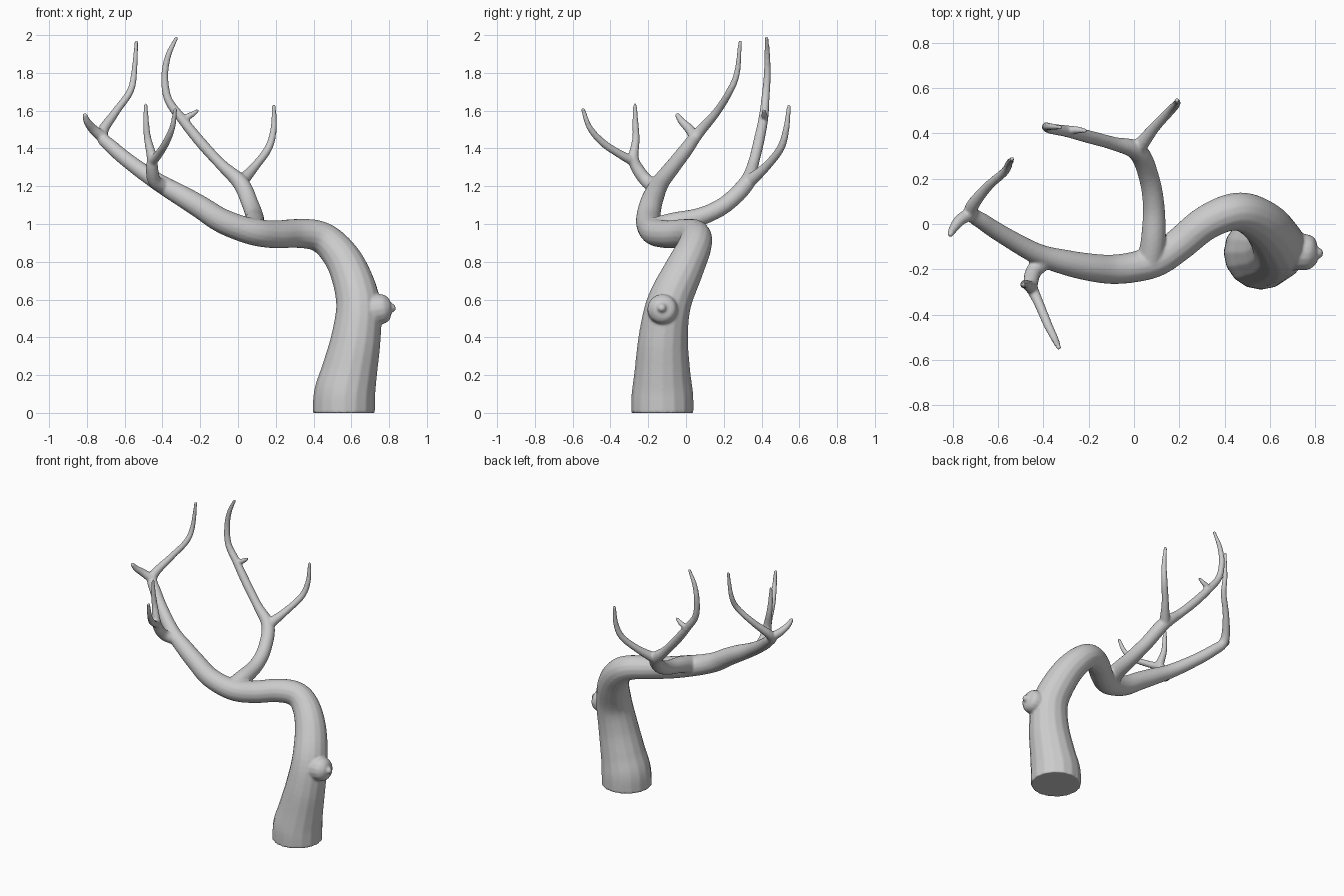
import bpy, bmesh
from mathutils import Vector

SIDES, STEPS = 16, 6
bm = bmesh.new()


def smooth_path(pts):
    """Catmull-Rom through (x, y, z, radius) points."""
    p = [Vector(q) for q in pts]
    p = [2 * p[0] - p[1]] + p + [2 * p[-1] - p[-2]]
    out = []
    for i in range(1, len(p) - 2):
        a, b, c, d = p[i - 1:i + 3]
        for s in range(STEPS):
            t = s / STEPS
            out.append(0.5 * (2 * b + (c - a) * t + (2 * a - 5 * b + 4 * c - d) * t * t
                              + (3 * b - a - 3 * c + d) * t ** 3))
    return out + [p[-2]]


def tube(pts, flat_start=False):
    path = smooth_path(pts)
    pos = [q.to_3d() for q in path]
    rad = [q[3] for q in path]
    # rounded tip
    end = (pos[-1] - pos[-2]).normalized()
    r = rad[-1]
    for d, k in ((0.5, 0.85), (0.85, 0.5)):
        pos.append(pos[len(path) - 1] + end * r * d)
        rad.append(r * k)
    n = len(pos)
    old = (pos[1] - pos[0]).normalized()
    if flat_start:
        old = Vector((0, 0, 1))
    side = old.orthogonal().normalized()
    rings = []
    for i in range(n):
        tan = (pos[min(i + 1, n - 1)] - pos[max(i - 1, 0)]).normalized()
        if i == 0:
            tan = old
        side = (old.rotation_difference(tan) @ side).normalized()
        old = tan
        up = tan.cross(side)
        ring = []
        for k in range(SIDES):
            a = 6.2831853 * k / SIDES
            v = side * rad[i]
            w = up * rad[i]
            from math import cos, sin
            ring.append(bm.verts.new(pos[i] + v * cos(a) + w * sin(a)))
        rings.append(ring)
    for r0, r1 in zip(rings, rings[1:]):
        for k in range(SIDES):
            j = (k + 1) % SIDES
            bm.faces.new((r0[k], r0[j], r1[j], r1[k]))
    bm.faces.new(rings[0][::-1])
    bm.faces.new(rings[-1])


# trunk running on into the long left limb and its upright tip
tube([(.56, -.125, 0, .165), (.565, -.125, .1, .163), (.59, -.125, .22, .148),
      (.625, -.12, .4, .131), (.637, -.09, .58, .118), (.585, -.01, .76, .103),
      (.505, .045, .88, .09), (.42, .05, .938, .082), (.31, .0, .95, .077),
      (.2, -.09, .945, .074), (.1, -.16, .955, .072), (0, -.19, .982, .068),
      (-.1, -.2, 1.025, .065), (-.2, -.19, 1.09, .061), (-.3, -.17, 1.15, .056),
      (-.42, -.135, 1.22, .047), (-.55, -.065, 1.31, .041), (-.66, .005, 1.4, .037),
      (-.72, .06, 1.475, .031), (-.65, .16, 1.59, .022), (-.572, .23, 1.70, .019),
      (-.55, .27, 1.8, .016), (-.538, .287, 1.965, .01)], True)
# short twig at the end of the left limb
tube([(-.71, .05, 1.455, .03), (-.765, .02, 1.5, .026), (-.797, -.02, 1.54, .02),
      (-.81, -.045, 1.575, .014)])
# rear limb with its tall left fork
tube([(.07, -.18, .97, .06), (.085, -.07, 1.005, .055), (.087, .08, 1.04, .048),
      (.065, .21, 1.105, .045), (.015, .32, 1.215, .043), (-.09, .355, 1.315, .03),
      (-.2, .385, 1.435, .029), (-.3, .41, 1.56, .026), (-.37, .42, 1.66, .022),
      (-.388, .43, 1.78, .019), (-.37, .43, 1.89, .016), (-.326, .427, 1.985, .01)])
# rear limb right fork
tube([(.015, .33, 1.22, .036), (.09, .425, 1.305, .024), (.16, .5, 1.4, .021),
      (.188, .53, 1.5, .017), (.19, .545, 1.623, .011)])
# small twig on the tall fork
tube([(-.31, .415, 1.55, .02), (-.255, .415, 1.573, .017), (-.215, .412, 1.6, .01)])
# front limb and its two forks
tube([(-.38, -.15, 1.19, .04), (-.44, -.205, 1.225, .036), (-.455, -.255, 1.29, .033),
      (-.455, -.278, 1.35, .028), (-.478, -.265, 1.45, .02), (-.487, -.268, 1.54, .016),
      (-.488, -.27, 1.63, .01)])
tube([(-.455, -.275, 1.33, .027), (-.42, -.35, 1.37, .022), (-.382, -.44, 1.43, .02),
      (-.348, -.51, 1.51, .016), (-.332, -.545, 1.605, .011)])
# cut-branch knob on the trunk
tube([(.64, -.115, .53, .085), (.72, -.122, .545, .083), (.775, -.126, .552, .076),
      (.8, -.128, .555, .055), (.812, -.128, .556, .025)])

me = bpy.data.meshes.new("bare_tree")
bm.normal_update()
bm.to_mesh(me)
bm.free()
tree = bpy.data.objects.new("bare_tree", me)
bpy.context.collection.objects.link(tree)

# fuse limbs into one skin and soften the forks
rm = tree.modifiers.new("fuse", 'REMESH')
rm.mode = 'VOXEL'
rm.voxel_size = 0.007
rm.use_smooth_shade = True
sm = tree.modifiers.new("soften", 'SMOOTH')
sm.factor = 0.5
sm.iterations = 5
